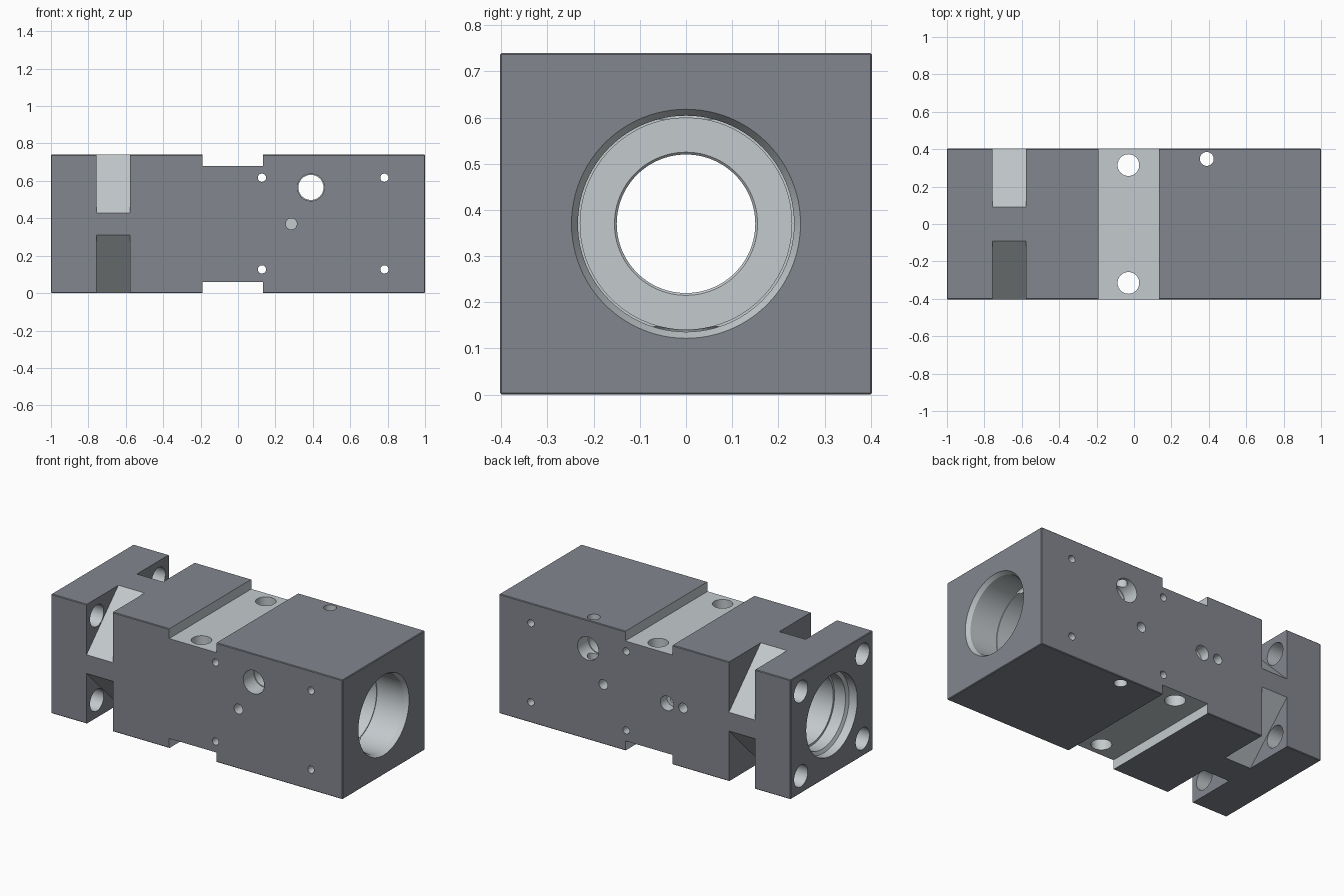
import bpy, bmesh, math
from mathutils import Matrix, Vector

if "Cube" in bpy.data.objects:
    bpy.data.objects.remove(bpy.data.objects["Cube"])

ZC = 0.37          # height of the main bore axis
HY, H = 0.403, 0.74
PX0, PX1 = -0.757, -0.577   # corner pocket range


def make_object(name, bm):
    bmesh.ops.recalc_face_normals(bm, faces=bm.faces)
    mesh = bpy.data.meshes.new(name)
    bm.to_mesh(mesh)
    bm.free()
    ob = bpy.data.objects.new(name, mesh)
    bpy.context.collection.objects.link(ob)
    return ob


def box(name, x0, x1, y0, y1, z0, z1, bevel=0):
    bm = bmesh.new()
    bmesh.ops.create_cube(bm, size=1)
    for v in bm.verts:
        v.co = ((x0 + x1) / 2 + v.co.x * (x1 - x0),
                (y0 + y1) / 2 + v.co.y * (y1 - y0),
                (z0 + z1) / 2 + v.co.z * (z1 - z0))
    if bevel:
        bmesh.ops.bevel(bm, geom=bm.edges[:], offset=bevel, segments=1, affect='EDGES')
    return make_object(name, bm)


def cylinder(name, start, end, r, sides=40):
    a, b = Vector(start), Vector(end)
    d = b - a
    m = Matrix.Translation((a + b) / 2) @ d.to_track_quat('Z', 'Y').to_matrix().to_4x4()
    bm = bmesh.new()
    bmesh.ops.create_cone(bm, cap_ends=True, segments=sides, radius1=r, radius2=r,
                          depth=d.length, matrix=m)
    return make_object(name, bm)


def lathe_x(name, profile, sides=96):
    """Solid of revolution about the bore axis from (x, radius) points."""
    bm = bmesh.new()
    rings = []
    for x, r in profile:
        rings.append([bm.verts.new((x, r * math.cos(2 * math.pi * i / sides),
                                    ZC + r * math.sin(2 * math.pi * i / sides)))
                      for i in range(sides)])
    for p, q in zip(rings, rings[1:]):
        for i in range(sides):
            j = (i + 1) % sides
            bm.faces.new((p[i], p[j], q[j], q[i]))
    bm.faces.new(rings[0])
    bm.faces.new(rings[-1])
    return make_object(name, bm)


def corner_wedge(name, sy, sz):
    """45 degree pocket cutter for one long edge of the block."""
    y, z, e, k = sy * HY, sz * H / 2, 0.05, 0.312
    tri = [(y + sy * e, z + sz * e),
           (y + sy * e, z - sz * (k + e)),
           (y - sy * (k + e), z + sz * e)]
    bm = bmesh.new()
    a = [bm.verts.new((PX0, p, ZC + q)) for p, q in tri]
    b = [bm.verts.new((PX1, p, ZC + q)) for p, q in tri]
    bm.faces.new(a)
    bm.faces.new(b)
    for i in range(3):
        j = (i + 1) % 3
        bm.faces.new((a[i], a[j], b[j], b[i]))
    return make_object(name, bm)


def material(name, r, g, b):
    m = bpy.data.materials.new(name)
    m.diffuse_color = (r, g, b, 1)
    m.use_nodes = True
    m.node_tree.nodes["Principled BSDF"].inputs["Base Color"].default_value = m.diffuse_color
    return m


# Main block with tiny edge breaks
block = box("cylinder_block", -1, 1, -HY, HY, 0, H, bevel=0.004)
cutters = []

# Keyway grooves, top and bottom
cutters.append(box("top_groove", -0.19, 0.134, -0.6, 0.6, 0.68, 0.9))
cutters.append(box("bottom_groove", -0.19, 0.134, -0.6, 0.6, -0.2, 0.06))

# Corner pockets and flange bolt holes
for sy in (-1, 1):
    for sz in (-1, 1):
        cutters.append(corner_wedge("corner_pocket", sy, sz))
        y, z = sy * 0.302, ZC + sz * 0.262
        cutters.append(cylinder("flange_hole", (-1.1, y, z), (-0.67, y, z), 0.067))

# Stepped main bore: seal recess at the left, rod hole, piston chamber at the right
cutters.append(lathe_x("main_bore", [
    (-1.05, 0.25), (-0.945, 0.25), (-0.935, 0.228), (-0.86, 0.228), (-0.86, 0.215),
    (-0.45, 0.215), (-0.45, 0.155), (-0.445, 0.15), (-0.105, 0.15), (-0.1, 0.155),
    (-0.1, 0.229), (0.79, 0.229), (0.79, 0.234), (0.975, 0.234),
    (1.0, 0.248), (1.05, 0.248)]))

# Side mounting holes right through
for x in (0.128, 0.783):
    for z in (0.127, 0.617):
        cutters.append(cylinder("mount_hole", (x, -0.6, z), (x, 0.6, z), 0.022, 32))

# Large side ports and small blind holes on both sides
cutters.append(cylinder("side_port", (0.39, -0.6, 0.565), (0.39, 0.6, 0.565), 0.067, 48))
for s in (-1, 1):
    cutters.append(cylinder("port_recess", (0.39, s * 0.6, 0.565), (0.39, s * 0.3, 0.565), 0.072, 48))
    cutters.append(cylinder("blind_hole", (0.285, s * 0.6, ZC), (0.285, s * 0.31, ZC), 0.03, 32))

# Rear fittings
cutters.append(cylinder("rear_port", (-0.152, 0.6, ZC), (-0.152, 0.34, ZC), 0.045))
cutters.append(cylinder("rear_port_drill", (-0.152, 0.38, ZC), (-0.152, 0.1, ZC), 0.022, 32))
cutters.append(cylinder("rear_blind_hole", (-0.262, 0.6, ZC), (-0.262, 0.29, ZC), 0.03, 32))

# Vertical holes
for y in (-0.315, 0.315):
    cutters.append(cylinder("groove_hole", (-0.03, y, -0.2), (-0.03, y, 0.9), 0.058))
cutters.append(cylinder("vertical_drill", (0.389, 0.348, -0.2), (0.389, 0.348, 0.9), 0.037))

# Cut everything, then discard the cutters
bpy.context.view_layer.objects.active = block
block.select_set(True)
for c in cutters:
    mod = block.modifiers.new("cut", 'BOOLEAN')
    mod.operation = 'DIFFERENCE'
    mod.solver = 'EXACT'
    mod.object = c
    bpy.ops.object.modifier_apply(modifier=mod.name)
    bpy.data.objects.remove(c)

bpy.ops.object.shade_smooth_by_angle(angle=math.radians(25))

# Dark painted outside, bright machined cuts
block.data.materials.clear()
block.data.materials.append(material("dark_steel", 0.225, 0.24, 0.27))
block.data.materials.append(material("machined_steel", 0.55, 0.59, 0.61))
for p in block.data.polygons:
    c, n = p.center, p.normal
    outer = (abs(c.x) > 0.995 or abs(c.y) > HY - 0.005
             or abs(c.z - ZC) > H / 2 - 0.005)
    pocket_wall = abs(n.x) > 0.99 and (abs(c.x - PX0) < 0.002 or abs(c.x - PX1) < 0.002)
    p.material_index = 0 if outer or pocket_wall else 1
